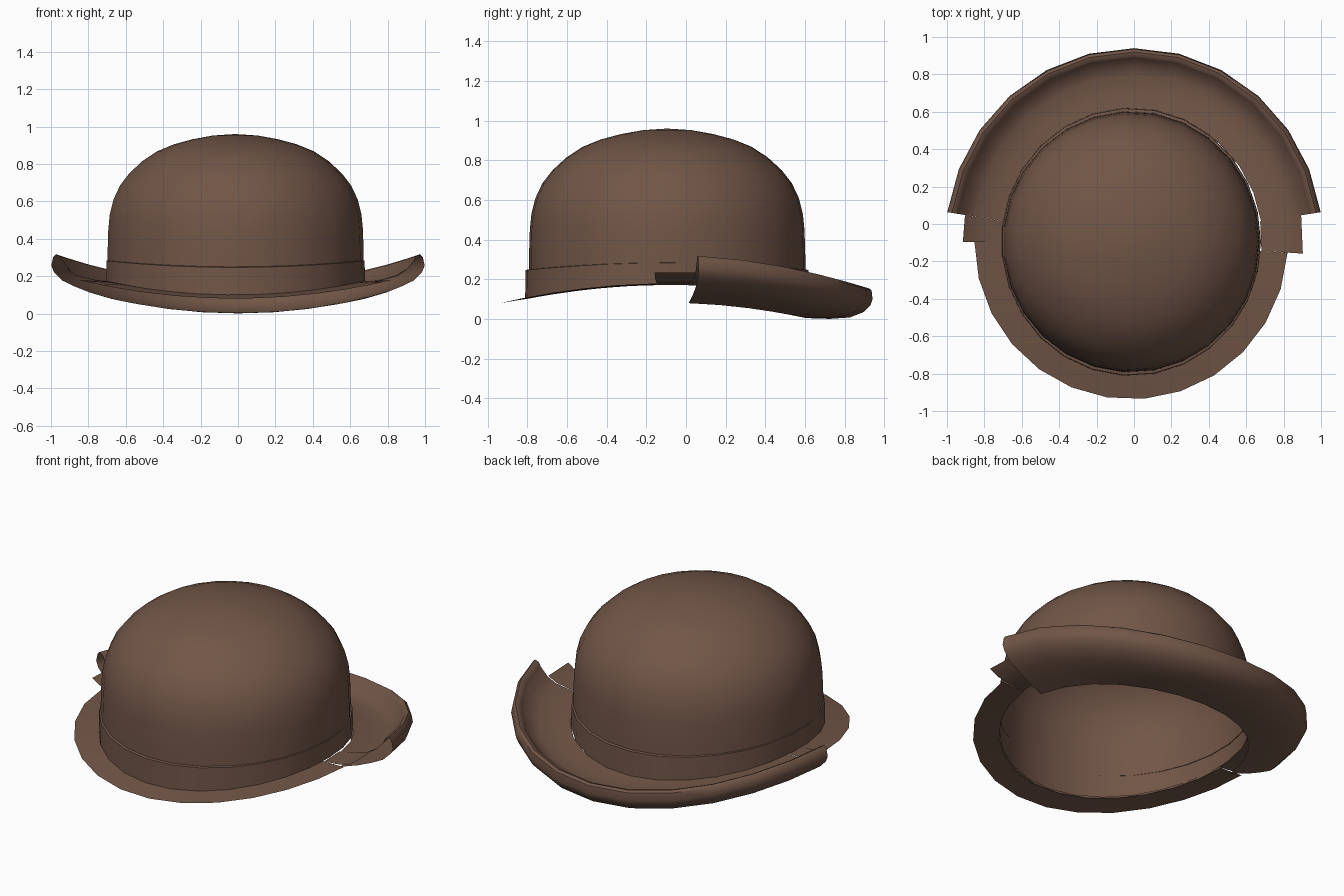
import bpy, bmesh, math

if "Cube" in bpy.data.objects:
    bpy.data.objects.remove(bpy.data.objects["Cube"])

CY = -0.095   # shared centre of crown and brim in y

felt = bpy.data.materials.new("brown_felt")
felt.diffuse_color = (0.165, 0.092, 0.063, 1)
felt.use_nodes = True
felt.node_tree.nodes["Principled BSDF"].inputs["Base Color"].default_value = felt.diffuse_color


def sweep(name, side, end, start, stop, steps, cx=0.0):
    """Skin a surface through radial (r, z) sections that blend from the side
    profile (left/right) to the end profile (front/back)."""
    bm = bmesh.new()
    rows = []
    for i in range(steps + 1):
        a = math.radians(start + (stop - start) * i / steps)
        t = math.sin(a) ** 2
        row = []
        for (r0, z0), (r1, z1) in zip(side, end):
            r, z = r0 + (r1 - r0) * t, z0 + (z1 - z0) * t
            row.append(bm.verts.new((cx + r * math.cos(a), CY + r * math.sin(a), z)))
        rows.append(row)
    for p, q in zip(rows, rows[1:]):
        for j in range(len(side) - 1):
            bm.faces.new((p[j], p[j + 1], q[j + 1], q[j]))
    bmesh.ops.remove_doubles(bm, verts=bm.verts, dist=0.0005)
    me = bpy.data.meshes.new(name)
    bm.to_mesh(me)
    bm.free()
    me.materials.append(felt)
    ob = bpy.data.objects.new(name, me)
    bpy.context.collection.objects.link(ob)
    bpy.context.view_layer.objects.active = ob
    bpy.ops.object.select_all(action='DESELECT')
    ob.select_set(True)
    bpy.ops.object.shade_smooth_by_angle(angle=math.radians(40))
    return ob


# crown: domed shell whose lower edge follows the saddle of the brim
dome = [(0, .96), (.12, .952), (.23, .932), (.33, .905), (.42, .868), (.50, .815),
        (.57, .75), (.62, .685), (.655, .61), (.675, .53), (.683, .45), (.687, .32)]
sweep("crown", dome + [(.688, .18)],
      [(r * 1.015, z) for r, z in dome] + [(.698, .105)], 0, 360, 27, -0.015)

# hat band around the base of the crown
sweep("hat_band", [(.684, .285), (.692, .283), (.694, .175)],
      [(.698, .25), (.714, .247), (.717, .10)], 0, 360, 27, -0.015)

# front brim: narrow flat sheet
sweep("front_brim", [(.688, .172), (.76, .175), (.838, .18)],
      [(.705, .102), (.77, .092), (.842, .08)], 180, 356, 13, -0.015)

# side brim: short upturned steps between front and back
step = [(.688, .172), (.78, .182), (.86, .203), (.91, .235)]
for name, a, b in (("right_brim_step", -4, 9), ("left_brim_step", 171, 180)):
    sweep(name, step, step, a, b, 1, -0.005)

# back brim: upper sheet
sweep("back_brim_top",
      [(.688, .172), (.78, .182), (.86, .203), (.91, .235), (.95, .285)],
      [(.705, .10), (.80, .086), (.89, .085), (.95, .10), (.985, .14)], 9, 171, 12)

# back brim: rolled rim and underside
sweep("back_brim_roll",
      [(.95, .285), (.963, .31), (.985, .322), (1.00, .305), (1.01, .26),
       (.995, .225), (.95, .18), (.88, .147), (.80, .115), (.69, .082)],
      [(.985, .14), (.995, .150), (1.015, .155), (1.03, .145), (1.035, .10),
       (1.025, .07), (.99, .035), (.92, .008), (.82, .001), (.70, .005)], 9, 171, 12)
